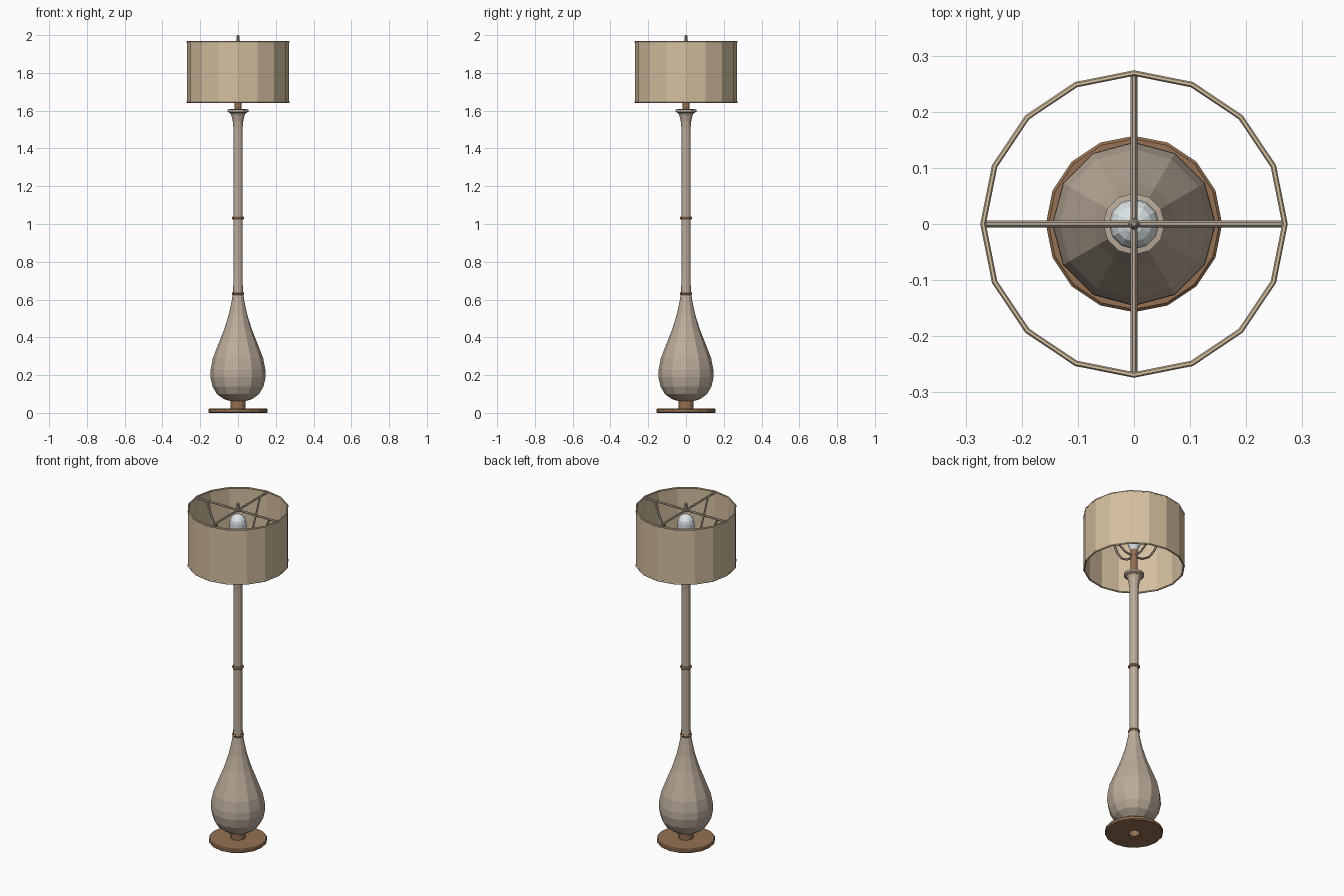
import bpy, bmesh, math
from mathutils import Vector

if "Cube" in bpy.data.objects:
    bpy.data.objects.remove(bpy.data.objects["Cube"])


def mat(name, rgb):
    m = bpy.data.materials.new(name)
    m.diffuse_color = (*rgb, 1)
    m.use_nodes = True
    m.node_tree.nodes["Principled BSDF"].inputs["Base Color"].default_value = m.diffuse_color
    return m


TAUPE = mat("taupe ceramic", (0.50, 0.41, 0.325))
BROWN = mat("brown wood", (0.30, 0.165, 0.085))
LINEN = mat("linen", (0.66, 0.52, 0.35))
GLASS = mat("bulb white", (0.75, 0.82, 0.84))


def finish(name, bm, material):
    bmesh.ops.recalc_face_normals(bm, faces=bm.faces)
    me = bpy.data.meshes.new(name)
    bm.to_mesh(me)
    bm.free()
    me.materials.append(material)
    ob = bpy.data.objects.new(name, me)
    bpy.context.collection.objects.link(ob)
    return ob


def lathe(name, profile, sides, material, closed=False):
    """Revolve (radius, z) points; closed joins last ring to the first, else ends are capped."""
    bm = bmesh.new()
    rings = []
    for r, z in profile:
        rings.append([bm.verts.new((r * math.cos(2 * math.pi * i / sides),
                                    r * math.sin(2 * math.pi * i / sides), z))
                      for i in range(sides)])
    pairs = list(zip(rings, rings[1:]))
    if closed:
        pairs.append((rings[-1], rings[0]))
    else:
        bm.faces.new(rings[0])
        bm.faces.new(rings[-1])
    for a, b in pairs:
        for i in range(sides):
            j = (i + 1) % sides
            bm.faces.new((a[i], a[j], b[j], b[i]))
    return finish(name, bm, material)


def wire(name, points, radius, material, sides=6):
    """Round rod along points lying in a vertical plane through the z axis."""
    bm = bmesh.new()
    pts = [Vector(p) for p in points]
    span = pts[-1] - pts[0]
    side = Vector((-span.y, span.x, 0)).normalized()
    rings = []
    for i, p in enumerate(pts):
        t = (pts[min(i + 1, len(pts) - 1)] - pts[max(i - 1, 0)]).normalized()
        up = t.cross(side)
        rings.append([bm.verts.new(p + radius * (side * math.cos(2 * math.pi * k / sides)
                                                 + up * math.sin(2 * math.pi * k / sides)))
                      for k in range(sides)])
    for a, b in zip(rings, rings[1:]):
        for k in range(sides):
            j = (k + 1) % sides
            bm.faces.new((a[k], a[j], b[j], b[k]))
    bm.faces.new(rings[0])
    bm.faces.new(rings[-1])
    return finish(name, bm, material)


def hoop(name, radius, z, thick, sides, material, squash=1.0):
    prof = [(radius + thick * math.cos(k * math.pi / 3),
             z + squash * thick * math.sin(k * math.pi / 3)) for k in range(6)]
    return lathe(name, prof, sides, material, closed=True)


# Base disc with a hole, and the hollow neck above it
lathe("base_disc", [(0.034, 0), (0.152, 0), (0.157, 0.005), (0.157, 0.018),
                    (0.152, 0.023), (0.034, 0.023)], 16, BROWN, closed=True)
lathe("base_neck", [(0.030, 0.002), (0.040, 0.002), (0.040, 0.08), (0.030, 0.08)],
      12, BROWN, closed=True)

# Teardrop body running up into the pole and the flared top
lathe("body_and_pole", [(0.045, 0.064), (0.075, 0.073), (0.112, 0.10), (0.135, 0.14),
                        (0.146, 0.19), (0.145, 0.23), (0.133, 0.29), (0.106, 0.36),
                        (0.074, 0.44), (0.049, 0.52), (0.034, 0.59), (0.026, 0.64),
                        (0.024, 0.72), (0.024, 1.50), (0.027, 1.54), (0.035, 1.575),
                        (0.042, 1.588), (0.055, 1.594), (0.055, 1.606), (0.04, 1.608)],
      12, TAUPE)

# Collars on the pole
for n, z in (("lower_collar", 0.632), ("upper_collar", 1.032)):
    hoop(n, 0.024, z, 0.009, 12, BROWN)

# Socket and bulb
lathe("socket", [(0.019, 1.60), (0.019, 1.76)], 12, BROWN)
bulb = [(0.018, 1.75), (0.03, 1.775), (0.042, 1.81), (0.045, 1.85)]
bulb += [(0.045 * math.cos(a), 1.888 + 0.045 * math.sin(a))
         for a in (0, 0.4, 0.8, 1.2, 1.5)]
lathe("bulb", bulb, 12, GLASS)

# Open drum shade with rolled rims
R = 0.269
lathe("shade", [(R - 0.002, 1.645), (R + 0.002, 1.645), (R + 0.002, 1.965),
                (R - 0.002, 1.965)], 16, LINEN, closed=True)
hoop("shade_top_rim", R, 1.965, 0.005, 16, LINEN)
hoop("shade_bottom_rim", R, 1.645, 0.005, 16, LINEN)

# Spider arms and curved struts that carry the shade
for i in range(4):
    c, s = round(math.cos(i * math.pi / 2)), round(math.sin(i * math.pi / 2))
    wire(f"spider_arm_{i + 1}", [(0, 0, 1.958), (R * c, R * s, 1.958)], 0.006, TAUPE)
    path = [(0.012, 1.715), (0.06, 1.722), (0.105, 1.75), (0.14, 1.80),
            (0.17, 1.87), (0.205, 1.957)]
    wire(f"strut_{i + 1}", [(r * c, r * s, z) for r, z in path], 0.006, TAUPE)

# Finial
lathe("finial", [(0.010, 1.95), (0.010, 1.97), (0.007, 1.974), (0.007, 1.996),
                 (0.004, 2.0)], 8, TAUPE)
